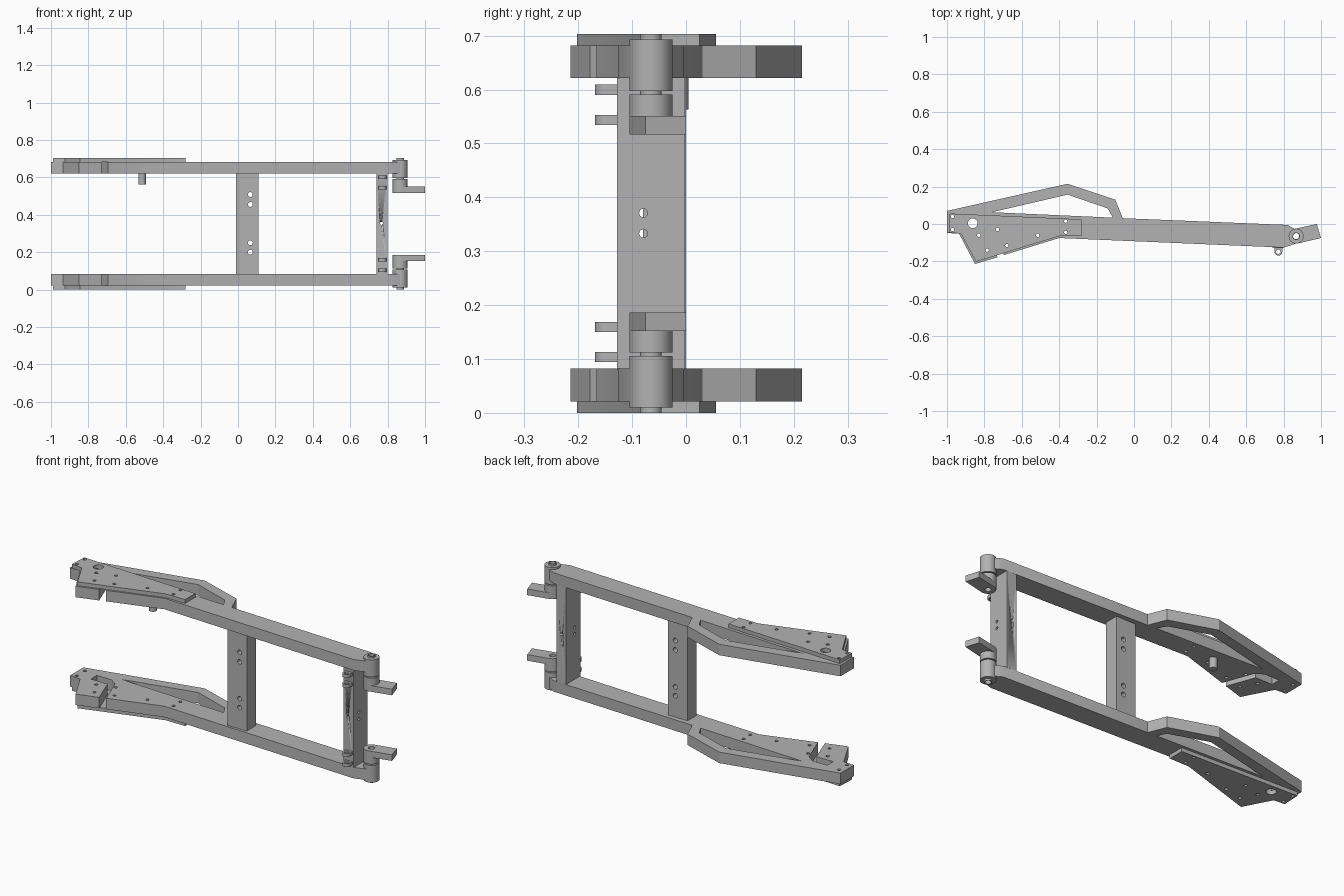
import bpy, bmesh, math
from mathutils import Vector

cube = bpy.data.objects.get("Cube")
if cube:
    bpy.data.objects.remove(cube, do_unlink=True)

HEIGHT = 0.703
HUB = (0.867, -0.065)

metal = bpy.data.materials.new("grey metal")
metal.use_nodes = True
grey = (0.45, 0.45, 0.45, 1)
metal.diffuse_color = grey
metal.node_tree.nodes["Principled BSDF"].inputs["Base Color"].default_value = grey


def circle(center, radius, n=32):
    return [(center[0] + radius * math.cos(math.tau * i / n),
             center[1] + radius * math.sin(math.tau * i / n)) for i in range(n)]


def box(u0, u1, v0, v1):
    return [(u0, v0), (u1, v0), (u1, v1), (u0, v1)]


def slab(name, outline, lo, hi, holes=(), axis="z"):
    """Extrude a flat outline with holes between lo and hi along an axis."""
    curve = bpy.data.curves.new(name, "CURVE")
    curve.dimensions = "2D"
    curve.fill_mode = "BOTH"
    curve.extrude = (hi - lo) / 2
    for loop in (outline, *holes):
        spline = curve.splines.new("POLY")
        spline.points.add(len(loop) - 1)
        for point, (u, v) in zip(spline.points, loop):
            point.co = (u, v, 0, 1)
        spline.use_cyclic_u = True
    temp = bpy.data.objects.new(name + "_profile", curve)
    bpy.context.collection.objects.link(temp)
    graph = bpy.context.evaluated_depsgraph_get()
    mesh = bpy.data.meshes.new_from_object(temp.evaluated_get(graph))
    bpy.data.objects.remove(temp, do_unlink=True)

    bm = bmesh.new()
    bm.from_mesh(mesh)
    for vert in bm.verts:
        u, v, w = vert.co
        w += (lo + hi) / 2
        vert.co = Vector({"x": (w, u, v), "y": (u, w, v), "z": (u, v, w)}[axis])
    bmesh.ops.remove_doubles(bm, verts=bm.verts, dist=0.00005)
    bmesh.ops.recalc_face_normals(bm, faces=bm.faces)
    bm.to_mesh(mesh)
    bm.free()
    mesh.shade_smooth()
    mesh.set_sharp_from_angle(angle=math.radians(30))
    mesh.materials.clear()
    mesh.materials.append(metal)
    obj = bpy.data.objects.new(name, mesh)
    bpy.context.collection.objects.link(obj)
    return obj


def pair(name, outline, lo, hi, holes=()):
    """The same slab on the lower arm and mirrored on the upper arm."""
    slab("lower_" + name, outline, lo, hi, holes)
    slab("upper_" + name, outline, HEIGHT - hi, HEIGHT - lo, holes)


# Bolt holes shared by the arms and their outer plates
bolts = [(-0.97, 0.04), (-0.97, -0.03), (-0.83, -0.06), (-0.73, -0.03), (-0.785, -0.14),
         (-0.68, -0.115), (-0.515, -0.06), (-0.365, 0.015), (-0.365, -0.045)]
bolt_holes = [circle(p, 0.009, 12) for p in bolts]

# Arms with bracing strut, slanted slot and triangular opening
arm = [(-1, 0.07), (-0.355, 0.215), (-0.1, 0.13), (-0.06, 0.031), (0.82, -0.005),
       (0.86, -0.027), (0.842, -0.065), (0.872, -0.103), (0.8, -0.126), (-0.4, -0.075),
       (-0.695, -0.166), (-0.757, 0), (-0.8, 0.03), (-0.89, 0.03), (-0.89, -0.022),
       (-0.787, -0.022), (-0.73, -0.178), (-0.85, -0.214), (-0.935, -0.052), (-1, -0.048)]
opening = [(-0.76, 0.063), (-0.355, 0.157), (-0.14, 0.083), (-0.113, 0.034)]
pair("arm", arm, 0.021, 0.082, [opening] + bolt_holes)

# Outer plates
plate = [(-0.985, 0.056), (-0.28, 0.025), (-0.28, -0.065), (-0.4, -0.065),
         (-0.845, -0.202), (-0.925, -0.052), (-0.99, -0.045)]
pair("side_plate", plate, 0, 0.021, [circle((-0.862, 0.004), 0.026)] + bolt_holes)

# Pivot hubs, sleeves and hollow pins
bore = [circle(HUB, 0.016)]
pair("pivot_hub", circle(HUB, 0.04), 0.01, 0.106, bore)
pair("pivot_sleeve", circle(HUB, 0.04), 0.112, 0.152, bore)
pair("pivot_pin", circle(HUB, 0.02), 0, 0.16, bore)

# Mounting tabs, rounded around the hub and tilted
tilt = math.radians(16)
tab = [(HUB[0] + 0.04 * math.cos(a), HUB[1] + 0.04 * math.sin(a))
       for a in (tilt + math.pi / 2 + math.pi * i / 16 for i in range(17))]
tab += [(1, -0.075), (0.977, 0)]
pair("mounting_tab", tab, 0.152, 0.186, bore)

# Lugs on the end brace
lug_center = (0.772, -0.148)
lug = [(lug_center[0] + 0.021 * math.cos(a), lug_center[1] + 0.021 * math.sin(a))
       for a in (math.pi + math.pi * i / 12 for i in range(13))]
lug += [(0.793, -0.125), (0.751, -0.125)]
for label, z in (("outer", 0.094), ("inner", 0.15)):
    pair(label + "_lug", lug, z, z + 0.019, [circle(lug_center, 0.012, 20)])

# Middle brace with four holes
slab("middle_brace", box(-0.01, 0.11, 0.08, HEIGHT - 0.08), -0.08, 0,
     [circle((0.066, z), 0.013, 20) for z in (0.2, 0.25, 0.455, 0.508)], "y")

# End brace with two long holes and one small cross hole
end = slab("end_brace", box(-0.128, -0.003, 0.08, HEIGHT - 0.08), 0.74, 0.8,
           [circle((-0.079, z), 0.008, 16) for z in (0.333, 0.371)], "x")
cutter = slab("cross_hole_cutter", circle((0.767, 0.354), 0.008, 16), -0.2, 0.1, axis="y")
cutter.hide_render = True
cutter.hide_viewport = True
cutter.display_type = "WIRE"
cut = end.modifiers.new("cross hole", "BOOLEAN")
cut.operation = "DIFFERENCE"
cut.solver = "EXACT"
cut.object = cutter

# Peg under the upper arm
slab("peg", circle((-0.513, -0.015), 0.02), 0.563, 0.625)
